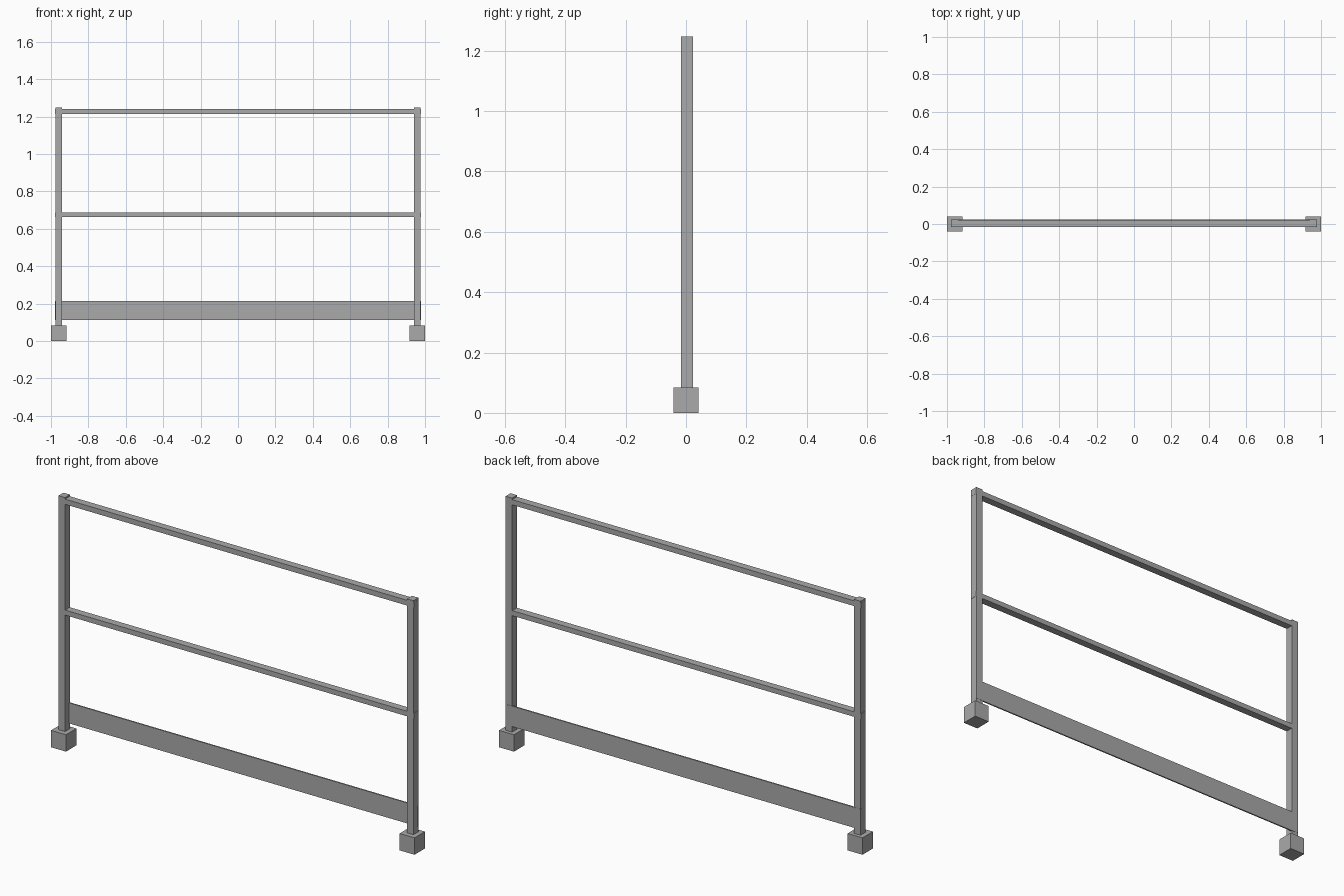
import bpy

cube = bpy.data.objects.get("Cube")
if cube:
    bpy.data.objects.remove(cube, do_unlink=True)

# Single painted-steel colour
steel = bpy.data.materials.new("grey_steel")
steel.use_nodes = True
GREY = (0.4, 0.4, 0.4, 1)
steel.diffuse_color = GREY
steel.node_tree.nodes["Principled BSDF"].inputs["Base Color"].default_value = GREY


def box(name, x, y, z):
    """Axis-aligned box given (min, max) on each axis."""
    spans = (x, y, z)
    bpy.ops.mesh.primitive_cube_add(size=1, location=[(a + b) / 2 for a, b in spans])
    ob = bpy.context.object
    ob.name = name
    ob.scale = [b - a for a, b in spans]
    bpy.ops.object.transform_apply(location=False, rotation=False, scale=True)
    ob.data.materials.append(steel)
    return ob


POST_X = 0.959      # post centre line
HALF = 0.018        # half post width
FRONT, BACK = -0.016, 0.023
FOOT = 0.041
END = POST_X + HALF

# Posts and their block feet
for side, s in (("left", 1), ("right", -1)):
    cx = s * POST_X
    box(side + "_post", (cx - HALF, cx + HALF), (FRONT, BACK), (0.08, 1.248))
    box(side + "_foot", (cx - FOOT, cx + FOOT), (-FOOT, FOOT), (0, 0.084))

# Horizontal rails running through the posts
for name, low, high in (("top_rail", 1.214, 1.24), ("middle_rail", 0.663, 0.688)):
    box(name, (-END - 0.001, END + 0.001), (FRONT + 0.001, BACK - 0.001), (low, high))

# Thin toe board flush with the back of the posts
box("toe_board", (-END - 0.001, END + 0.001), (BACK - 0.006, BACK + 0.001), (0.112, 0.214))
